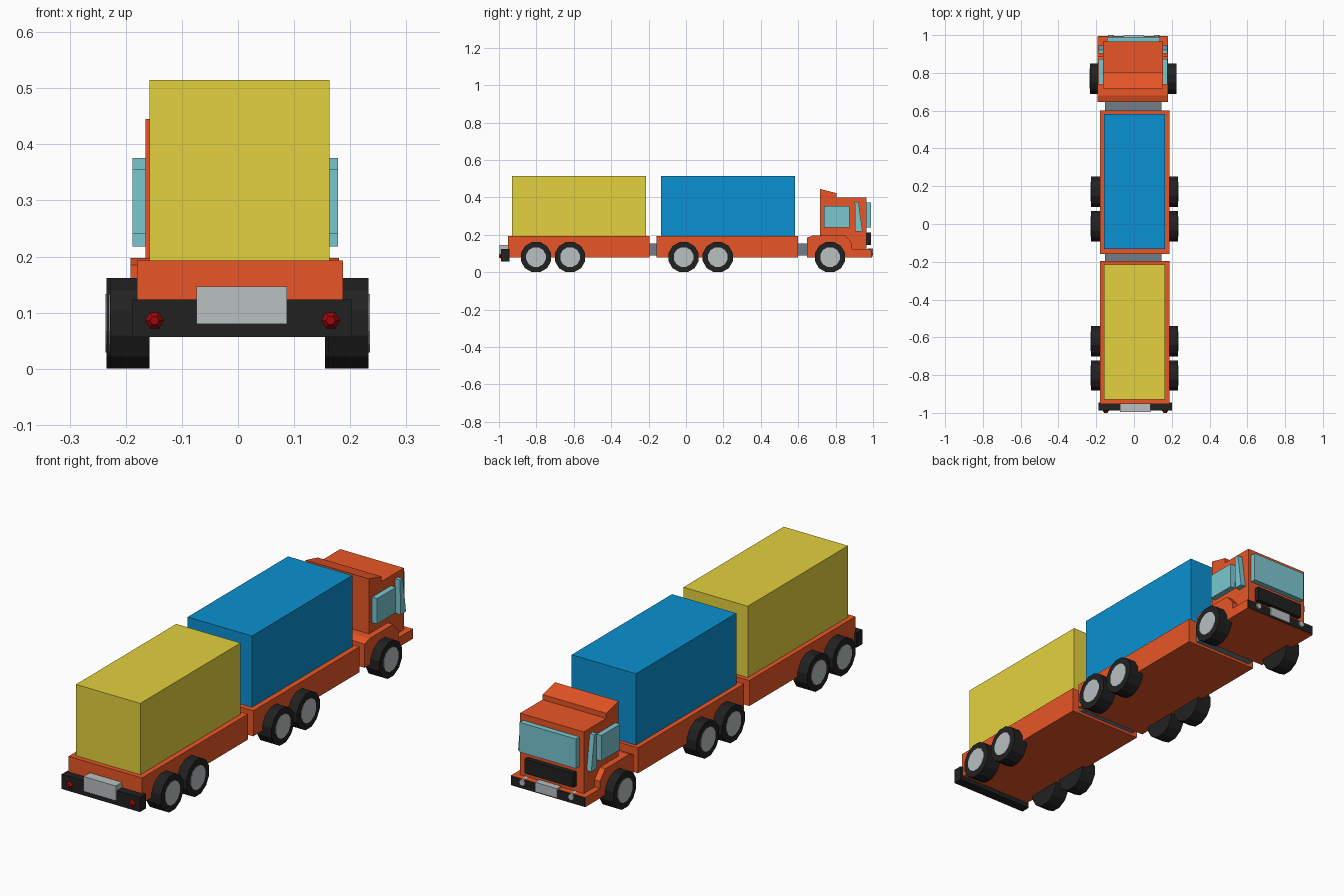
import bpy, bmesh, math
from mathutils import Matrix

if "Cube" in bpy.data.objects:
    bpy.data.objects.remove(bpy.data.objects["Cube"])


def paint(name, r, g, b):
    m = bpy.data.materials.new(name)
    m.diffuse_color = ((r / 255) ** 2.2, (g / 255) ** 2.2, (b / 255) ** 2.2, 1)
    m.use_nodes = True
    m.node_tree.nodes["Principled BSDF"].inputs["Base Color"].default_value = m.diffuse_color
    return m


ORANGE = paint("orange", 232, 86, 42)
YELLOW = paint("yellow", 226, 208, 64)
BLUE = paint("blue", 18, 144, 208)
GLASS = paint("glass", 122, 198, 208)
BLACK = paint("black", 38, 38, 38)
RED = paint("red", 160, 16, 20)
SILVER = paint("silver", 184, 190, 192)
STEEL = paint("steel", 112, 124, 138)


def finish(name, bm, mat):
    bmesh.ops.recalc_face_normals(bm, faces=bm.faces)
    me = bpy.data.meshes.new(name)
    bm.to_mesh(me)
    bm.free()
    ob = bpy.data.objects.new(name, me)
    bpy.context.collection.objects.link(ob)
    me.materials.append(mat)
    return ob


def extrude_x(name, profile, x0, x1, mat):
    """Side profile of (y, z) points swept from x0 to x1."""
    bm = bmesh.new()
    f = bm.faces.new([bm.verts.new((x0, y, z)) for y, z in profile])
    ext = bmesh.ops.extrude_face_region(bm, geom=[f])["geom"]
    verts = [v for v in ext if isinstance(v, bmesh.types.BMVert)]
    bmesh.ops.translate(bm, verts=verts, vec=(x1 - x0, 0, 0))
    return finish(name, bm, mat)


def box(name, x0, x1, y0, y1, z0, z1, mat):
    return extrude_x(name, [(y0, z0), (y1, z0), (y1, z1), (y0, z1)], x0, x1, mat)


def disc(name, loc, r1, r2, depth, sides, rot, mat):
    bm = bmesh.new()
    bmesh.ops.create_cone(bm, cap_ends=True, segments=sides, radius1=r1, radius2=r2,
                          depth=depth, matrix=Matrix.Translation(loc) @ rot)
    return finish(name, bm, mat)


def wheel(name, x_in, x_out, y):
    side = 1 if x_out > 0 else -1
    rot = Matrix.Rotation(side * math.pi / 2, 4, 'Y') @ Matrix.Rotation(math.pi / 12, 4, 'Z')
    width = abs(x_out - x_in)
    disc(name + "_tyre", ((x_in + x_out) / 2, y, 0.081), 0.0835, 0.0835, width, 12, rot, BLACK)
    disc(name + "_hub", (x_out - side * 0.008, y, 0.081), 0.054, 0.054, 0.02, 12, rot, SILVER)


# Two flatbeds with their containers
for tag, y0, y1, c0, c1, mat in (("rear", -0.952, -0.195, -0.93, -0.215, YELLOW),
                                 ("middle", -0.158, 0.60, -0.133, 0.583, BLUE)):
    box(tag + "_bed", -0.18, 0.187, y0, y1, 0.078, 0.193, ORANGE)
    box(tag + "_container", -0.158, 0.163, c0, c1, 0.193, 0.515, mat)

# Couplings between the units
box("trailer_coupling", -0.153, 0.145, -0.21, -0.15, 0.09, 0.155, STEEL)
box("cab_coupling", -0.153, 0.145, 0.59, 0.66, 0.09, 0.155, STEEL)

# Wheels
for i, y in enumerate((-0.802, -0.62, -0.013, 0.17)):
    wheel(f"trailer_left_wheel_{i}", -0.158, -0.228, y)
    wheel(f"trailer_right_wheel_{i}", 0.161, 0.233, y)
wheel("cab_left_wheel", -0.163, -0.234, 0.77)
wheel("cab_right_wheel", 0.155, 0.224, 0.77)

# Cab chassis with fenders
extrude_x("cab_chassis", [(0.647, 0.078), (0.992, 0.078), (0.992, 0.122), (0.888, 0.122),
                          (0.888, 0.155), (0.85, 0.197), (0.68, 0.197), (0.647, 0.185)],
          -0.192, 0.18, ORANGE)

# Cab body with roof deflector
extrude_x("cab_body", [(0.717, 0.10), (0.965, 0.10), (0.965, 0.40), (0.805, 0.40),
                       (0.805, 0.423), (0.717, 0.445)], -0.165, 0.153, ORANGE)

# Windows
box("windshield", -0.143, 0.138, 0.96, 0.99, 0.238, 0.372, GLASS)
for side, x0, x1 in (("left", -0.188, -0.16), ("right", 0.148, 0.178)):
    box(side + "_window", x0, x1, 0.738, 0.873, 0.24, 0.355, GLASS)
    extrude_x(side + "_quarter_window", [(0.905, 0.218), (0.944, 0.218), (0.922, 0.376),
                                         (0.902, 0.376)], x0, x1, GLASS)

# Grille, front bumper, plate and headlights
box("grille", -0.128, 0.115, 0.96, 0.988, 0.147, 0.212, BLACK)
box("front_bumper", -0.19, 0.178, 0.985, 0.995, 0.08, 0.12, BLACK)
box("front_plate", -0.056, 0.054, 0.97, 1.0, 0.085, 0.128, SILVER)
for side, x in (("left", -0.124), ("right", 0.12)):
    disc(side + "_headlight", (x, 0.985, 0.107), 0.02, 0.014, 0.03, 8,
         Matrix.Rotation(-math.pi / 2, 4, 'X'), SILVER)

# Rear bumper, plate and tail lights
box("rear_bumper", -0.189, 0.202, -0.988, -0.945, 0.057, 0.123, BLACK)
box("rear_plate", -0.074, 0.087, -0.996, -0.95, 0.08, 0.147, SILVER)
for side, x in (("left", -0.149), ("right", 0.165)):
    disc(side + "_tail_light", (x, -0.99, 0.086), 0.022, 0.008, 0.02, 6,
         Matrix.Rotation(math.pi / 2, 4, 'X') @ Matrix.Rotation(math.pi / 6, 4, 'Z'), RED)
